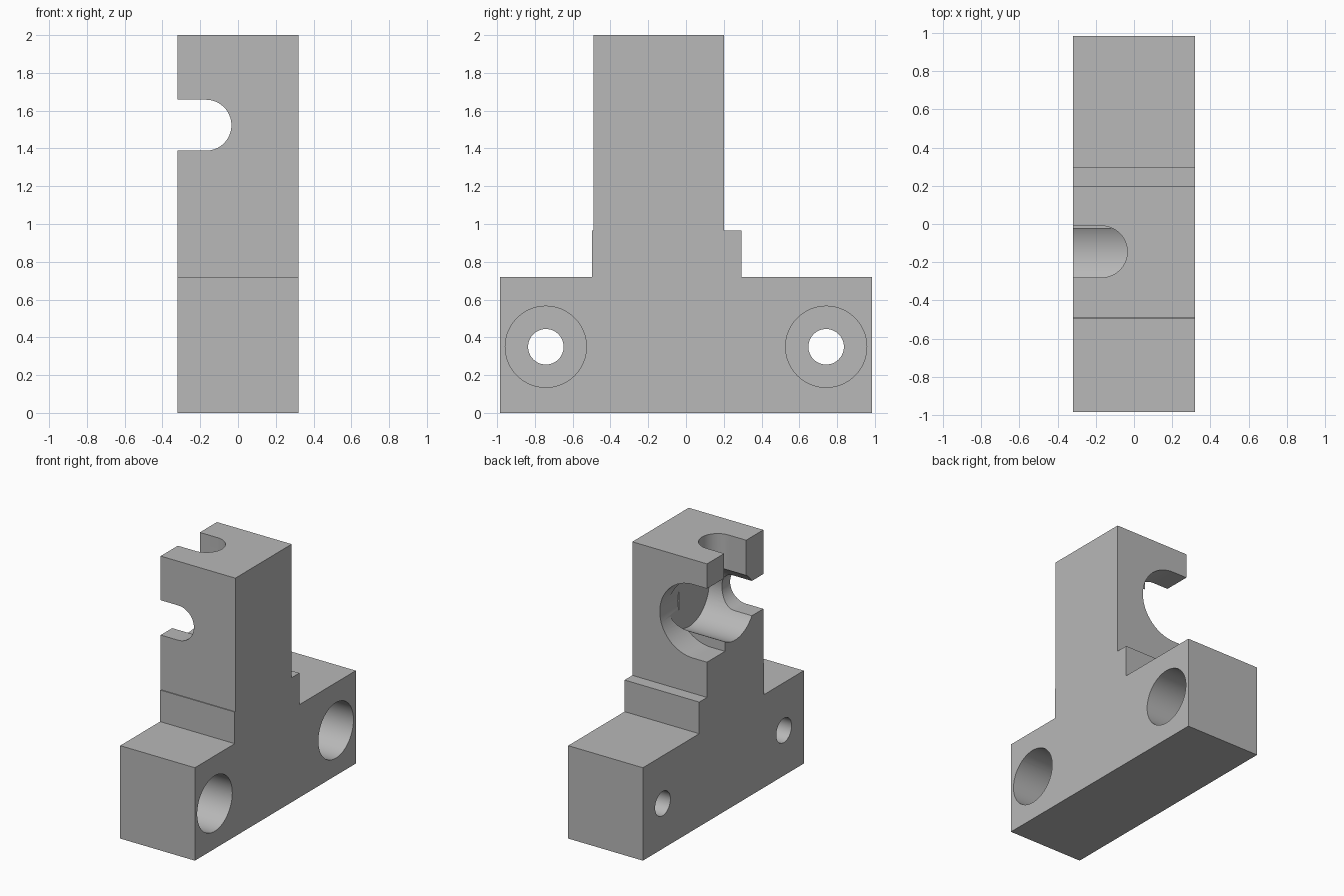
import bpy, bmesh
from math import sin, cos, pi, radians

if "Cube" in bpy.data.objects:
    bpy.data.objects.remove(bpy.data.objects["Cube"], do_unlink=True)

# One plain grey material
grey = bpy.data.materials.new("plain_grey")
grey.use_nodes = True
colour = (0.48, 0.48, 0.48, 1)
grey.diffuse_color = colour
grey.node_tree.nodes["Principled BSDF"].inputs["Base Color"].default_value = colour

# Ways to place a flat profile (u, v) at depth d along an axis
AXES = {
    "x": lambda u, v, d: (d, u, v),
    "y": lambda u, v, d: (u, d, v),
    "z": lambda u, v, d: (u, v, d),
}


def prism(name, profile, axis, start, end):
    """Extrude a closed profile along an axis."""
    place = AXES[axis]
    bm = bmesh.new()
    low = [bm.verts.new(place(u, v, start)) for u, v in profile]
    high = [bm.verts.new(place(u, v, end)) for u, v in profile]
    bm.faces.new(low)
    bm.faces.new(high)
    n = len(profile)
    for i in range(n):
        j = (i + 1) % n
        bm.faces.new((low[i], low[j], high[j], high[i]))
    bmesh.ops.recalc_face_normals(bm, faces=bm.faces)
    mesh = bpy.data.meshes.new(name)
    bm.to_mesh(mesh)
    bm.free()
    mesh.materials.append(grey)
    obj = bpy.data.objects.new(name, mesh)
    bpy.context.collection.objects.link(obj)
    return obj


def circle(u, v, r, n=64):
    return [(u + r * cos(2 * pi * i / n), v + r * sin(2 * pi * i / n)) for i in range(n)]


def open_slot(u, v, r, n=32):
    """Rounded slot that runs out through the -u side."""
    arc = [(u + r * cos(a), v + r * sin(a))
           for a in (-pi / 2 + pi * i / n for i in range(n + 1))]
    return arc + [(-0.5, v + r), (-0.5, v - r)]


# Stepped block: wide foot, short shoulder, tall post
half_x = 0.32
outline = [(-0.985, 0), (0.985, 0), (0.985, 0.72), (0.295, 0.72), (0.295, 0.965),
           (0.2, 0.965), (0.2, 2), (-0.49, 2), (-0.49, 0.965), (-0.497, 0.965),
           (-0.497, 0.72), (-0.985, 0.72)]
block = prism("mounting_block", outline, "x", -half_x, half_x)

cutters = []

# Bolt holes through the foot, counterbored on the +x side
for y in (-0.742, 0.742):
    cutters.append(prism("bolt_hole_cutter", circle(y, 0.35, 0.094), "x", -0.5, 0.5))
    cutters.append(prism("counterbore_cutter", circle(y, 0.35, 0.215), "x", -0.12, 0.5))

# Cross pocket in the post, with slots to the front, back and top
mid_x, mid_y, mid_z = -0.17, -0.145, 1.523
cutters += [
    prism("cross_pocket_cutter", circle(mid_y, mid_z, 0.245), "x", -0.5, 0.075),
    prism("front_slot_cutter", open_slot(mid_x, mid_z, 0.135), "y", -0.7, mid_y),
    prism("back_slot_cutter", open_slot(-0.2, mid_z, 0.285), "y", -0.02, 0.5),
    prism("top_slot_cutter", open_slot(mid_x, mid_y, 0.135), "z", mid_z, 2.2),
]

# Cut everything out of the block
bpy.ops.object.select_all(action="DESELECT")
bpy.context.view_layer.objects.active = block
block.select_set(True)
for cutter in cutters:
    cutter.hide_render = True
    mod = block.modifiers.new("cut", "BOOLEAN")
    mod.operation = "DIFFERENCE"
    mod.solver = "EXACT"
    mod.object = cutter
    bpy.ops.object.modifier_apply(modifier=mod.name)
for cutter in cutters:
    bpy.data.objects.remove(cutter, do_unlink=True)

bpy.ops.object.shade_smooth_by_angle(angle=radians(30))
